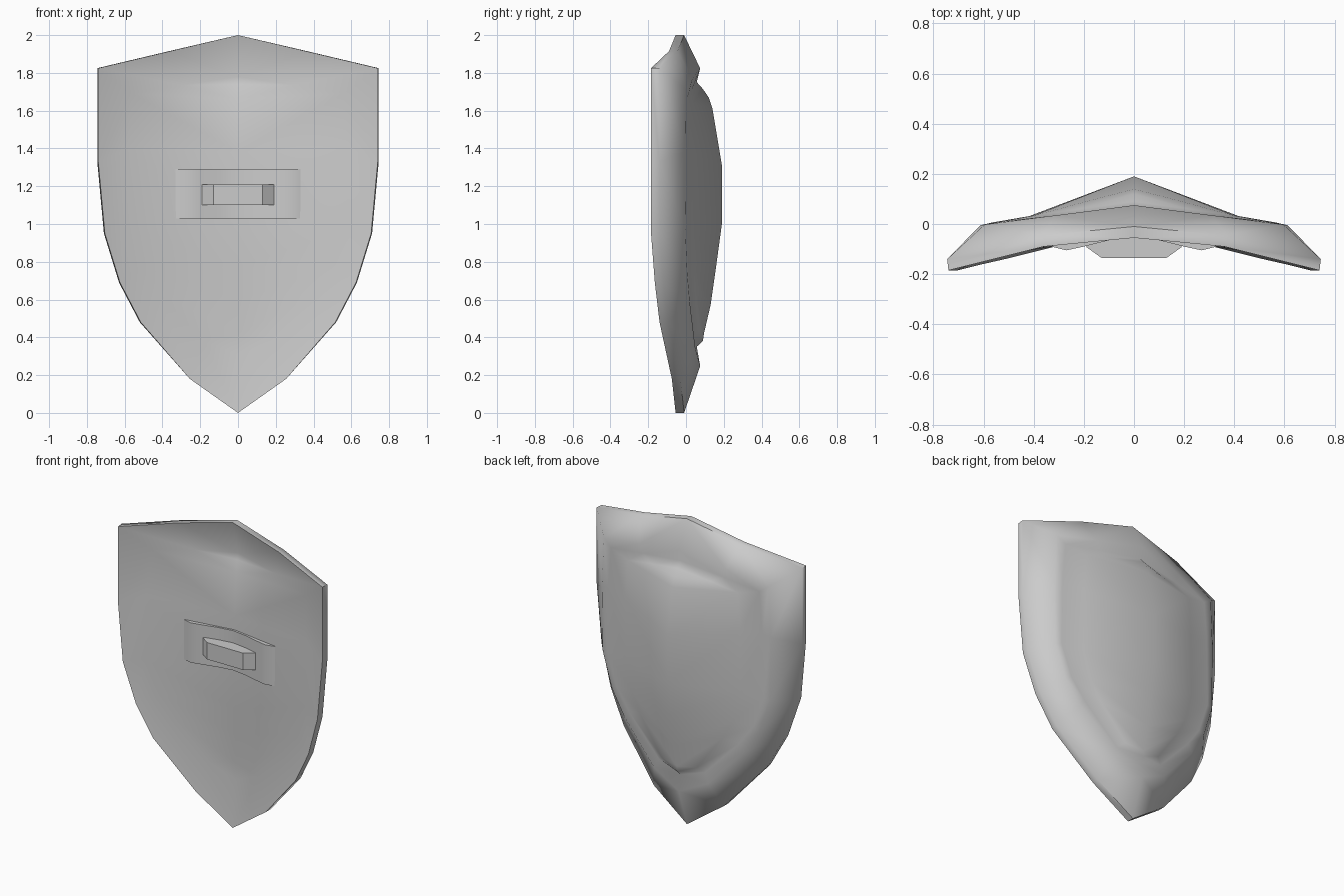
import bpy, bmesh
from mathutils import Vector

if "Cube" in bpy.data.objects:
    bpy.data.objects.remove(bpy.data.objects["Cube"], do_unlink=True)

grey = bpy.data.materials.new("plain grey")
grey.use_nodes = True
colour = (0.6, 0.6, 0.6, 1)
grey.diffuse_color = colour
grey.node_tree.nodes["Principled BSDF"].inputs["Base Color"].default_value = colour


def finish(name, bm, angle):
    """Turn a right-hand half mesh into a mirrored, smooth-shaded object."""
    mesh = bpy.data.meshes.new(name)
    bmesh.ops.recalc_face_normals(bm, faces=bm.faces)
    bm.to_mesh(mesh)
    bm.free()
    mesh.materials.append(grey)
    obj = bpy.data.objects.new(name, mesh)
    bpy.context.collection.objects.link(obj)
    bpy.ops.object.select_all(action="DESELECT")
    obj.select_set(True)
    bpy.context.view_layer.objects.active = obj
    mirror = obj.modifiers.new("Mirror", "MIRROR")
    mirror.merge_threshold = 0.0005
    bpy.ops.object.modifier_apply(modifier="Mirror")
    # Orient the closed shell outwards once both halves are joined
    whole = bmesh.new()
    whole.from_mesh(mesh)
    bmesh.ops.recalc_face_normals(whole, faces=whole.faces)
    whole.to_mesh(mesh)
    whole.free()
    bpy.ops.object.shade_smooth_by_angle(angle=angle)
    return obj


def strip(bm, a, b):
    """Join two rows of vertices, skipping shared ends."""
    for i in range(len(a) - 1):
        corners = list(dict.fromkeys([a[i], a[i + 1], b[i + 1], b[i]]))
        bm.faces.new(corners)


# Half outline of the shield and the front panel edge, top centre to tip
outline = [Vector(p) for p in (
    (0, -.055, 2), (.36, -.09, 1.915), (.74, -.185, 1.825), (.74, -.185, 1.33),
    (.705, -.185, .95), (.625, -.165, .69), (.515, -.14, .48),
    (.255, -.075, .18), (0, -.055, 0))]
panel = [Vector(p) for p in (
    (0, 0, 1.78), (.3, -.03, 1.735), (.56, -.095, 1.69), (.58, -.125, 1.4),
    (.58, -.13, .98), (.51, -.11, .77), (.415, -.09, .63),
    (.18, -.045, .38), (0, -.03, .31))]


def ring_between(t, depth, slope):
    """Ring offset inward from the outline, falling away towards the sides."""
    points = [o.lerp(p, t) for o, p in zip(outline, panel)]
    return [Vector((p.x, depth - slope * p.x, p.z)) for p in points]


# Shield body: front rim, edge wall, raised back rim, domed back
bm = bmesh.new()
crest = ring_between(.8, .075, .13)
groove = ring_between(1.13, .057, .09)
dome = [Vector((p.x * .74, .09 - .14 * p.x * .74, 1 + (p.z - 1) * .95)) for p in groove]
edge = [p + Vector((.005 if p.x > .3 else 0, .045, 0)) for p in outline]
rings = [[bm.verts.new(p) for p in ring]
         for ring in (panel, outline, edge, crest, groove, dome)]
for a, b in zip(rings, rings[1:]):
    strip(bm, a, b)


def cap(ring, ridge):
    """Fill a ring with faces running to a central ridge of (depth, height)."""
    middle = [bm.verts.new((0, y, z)) for y, z in ridge]
    strip(bm, ring, [ring[0]] + middle + [ring[-1]])


cap(rings[0], ((-.01, 1.74), (-.02, 1.66), (-.035, 1.38), (-.04, .98),
               (-.035, .77), (-.03, .6), (-.03, .42)))
cap(rings[-1], ((.12, 1.67), (.14, 1.61), (.19, 1.31), (.19, 1.0),
                (.16, .78), (.13, .57), (.095, .42)))
finish("shield_body", bm, 1.05)


def prism(name, profile, low, high, back, angle):
    """Half plan profile (x, y) extruded in height with a back row behind."""
    bm = bmesh.new()
    rows = [[bm.verts.new((x, y, z)) for x, y in line]
            for line, z in ((profile, low), (profile, high), (back, high), (back, low))]
    for i in range(4):
        strip(bm, rows[i], rows[(i + 1) % 4])
    bm.faces.new([r[-1] for r in rows])
    return finish(name, bm, angle)


# Curved mounting plate lying on the front panel
prism("grip_plate", [(0, -.05), (.1, -.065), (.2, -.09), (.27, -.105), (.33, -.09)],
      1.03, 1.29, [(0, -.03), (.1, -.045), (.2, -.06), (.27, -.07), (.33, -.08)], .6)

# Grip bar with tapered ends
prism("grip_bar", [(0, -.135), (.13, -.135), (.19, -.092)],
      1.1, 1.21, [(0, -.045), (.13, -.06), (.185, -.08)], .6)
